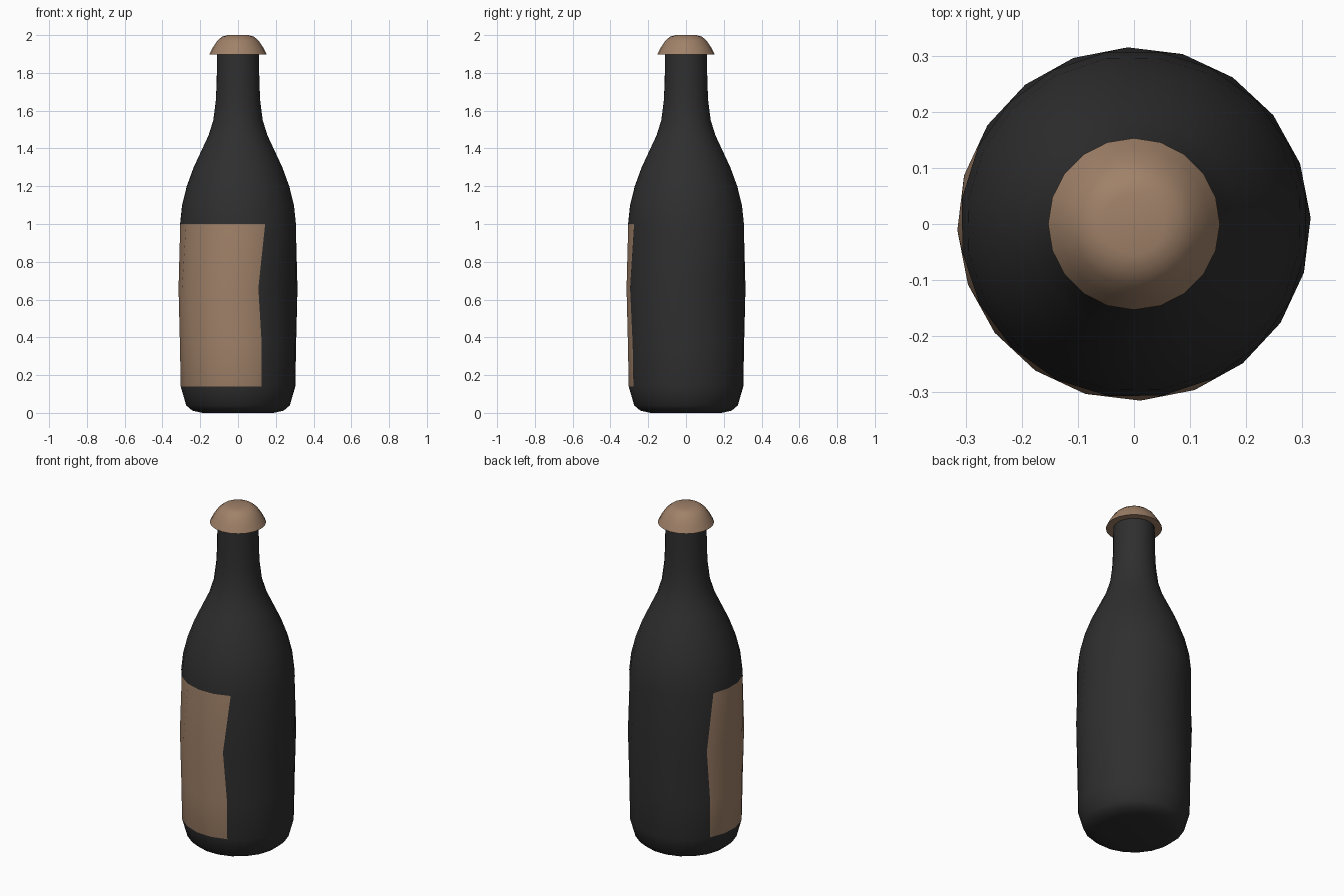
import bpy, bmesh
from math import cos, sin, radians, pi

SIDES = 20
LABEL_COLUMNS = 8

cube = bpy.data.objects.get("Cube")
if cube:
    bpy.data.objects.remove(cube)


def material(name, colour):
    mat = bpy.data.materials.new(name)
    mat.use_nodes = True
    mat.diffuse_color = colour
    bsdf = mat.node_tree.nodes["Principled BSDF"]
    bsdf.inputs["Base Color"].default_value = colour
    bsdf.inputs["Roughness"].default_value = 0.6
    return mat


def lathe(name, rings, mats, is_label=None):
    """Closed turned body; each ring is (height, radius, start angle)."""
    bm = bmesh.new()
    loops = []
    for z, r, start in rings:
        angles = [radians(start) + 2 * pi * i / SIDES for i in range(SIDES)]
        loops.append([bm.verts.new((r * cos(a), r * sin(a), z)) for a in angles])
    for low, high in zip(loops, loops[1:]):
        for i in range(SIDES):
            j = (i + 1) % SIDES
            face = bm.faces.new((low[i], low[j], high[j], high[i]))
            if is_label and is_label(i, face.calc_center_median().z):
                face.material_index = 1
    bm.faces.new(loops[0][::-1])
    bm.faces.new(loops[-1])
    mesh = bpy.data.meshes.new(name)
    bm.to_mesh(mesh)
    bm.free()
    obj = bpy.data.objects.new(name, mesh)
    bpy.context.collection.objects.link(obj)
    for mat in mats:
        mesh.materials.append(mat)
    bpy.ops.object.select_all(action="DESELECT")
    obj.select_set(True)
    bpy.context.view_layer.objects.active = obj
    bpy.ops.object.shade_smooth_by_angle(angle=radians(60))
    return obj


glass = material("dark glass", (0.028, 0.028, 0.028, 1))
tan = material("tan paper and cork", (0.35, 0.22, 0.14, 1))

# Bottle: slightly twisted rings, label painted on the front right wall
bottle_rings = [
    (0.0, 0.19, 153), (0.012, 0.245, 153), (0.04, 0.277, 152),
    (0.14, 0.305, 150), (0.36, 0.309, 150), (0.66, 0.315, 146),
    (1.0, 0.310, 153.6), (1.1, 0.299, 154), (1.2, 0.274, 154),
    (1.3, 0.237, 154), (1.4, 0.190, 154), (1.47, 0.157, 154),
    (1.55, 0.132, 154), (1.65, 0.119, 154), (1.75, 0.114, 154),
    (1.93, 0.112, 154),
]
lathe("bottle", bottle_rings, [glass, tan],
      lambda column, z: column < LABEL_COLUMNS and 0.14 < z < 1.0)

# Cap: flared dome with a flat underside
cap_rings = [
    (1.897, 0.10, 0), (1.897, 0.153, 0), (1.932, 0.135, 0),
    (1.97, 0.110, 0), (1.992, 0.084, 0), (2.0, 0.055, 0),
]
lathe("cap", cap_rings, [tan])
